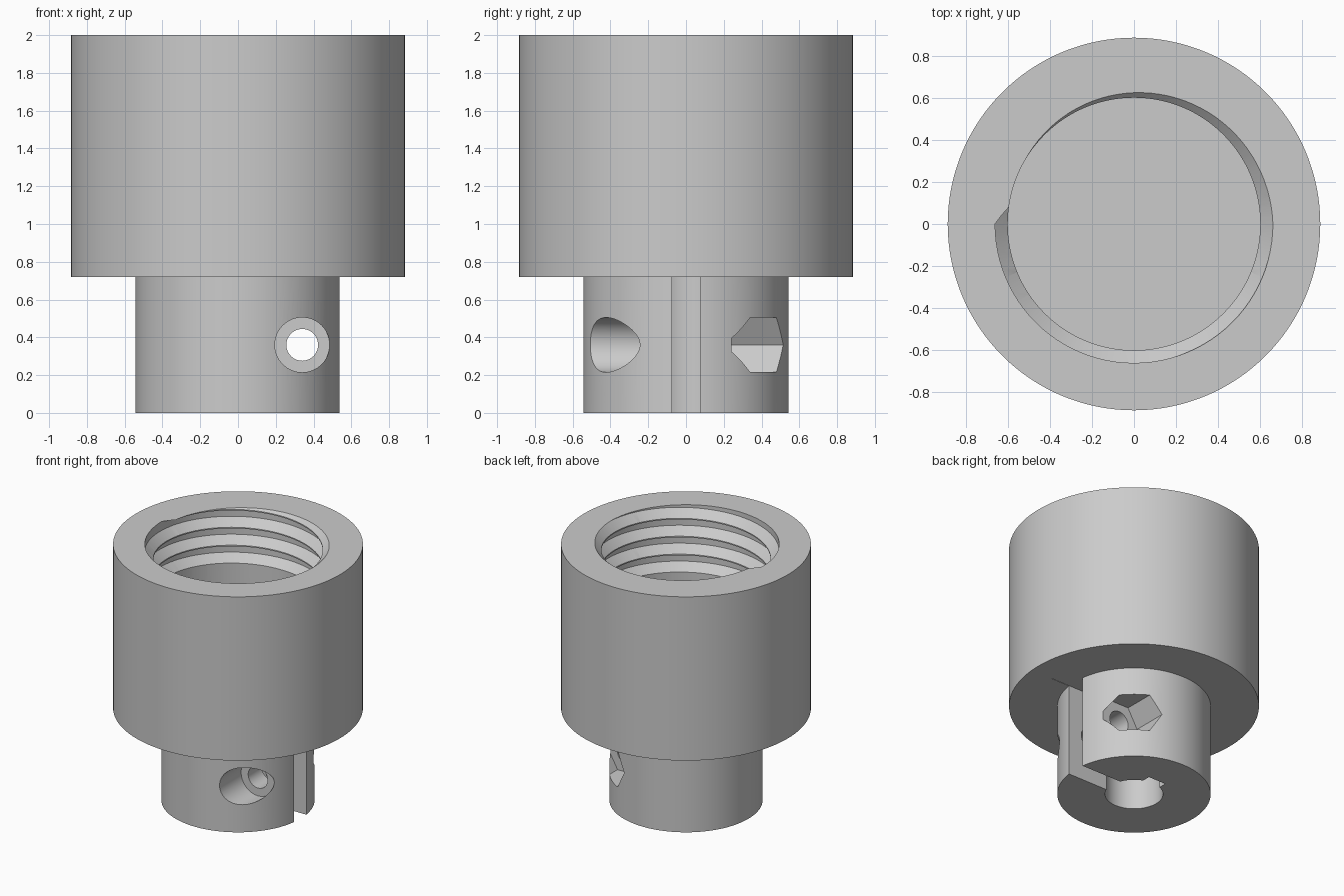
import bpy, bmesh, math
from mathutils import Matrix, Vector

cube = bpy.data.objects.get("Cube")
if cube:
    bpy.data.objects.remove(cube, do_unlink=True)

grey = bpy.data.materials.new("plain grey")
grey.use_nodes = True
grey.diffuse_color = (0.6, 0.6, 0.6, 1)
grey.node_tree.nodes["Principled BSDF"].inputs["Base Color"].default_value = (0.6, 0.6, 0.6, 1)

SEGMENTS = 128


def finish(name, bm):
    """Turn a bmesh into a grey object with outward normals."""
    bmesh.ops.recalc_face_normals(bm, faces=bm.faces)
    mesh = bpy.data.meshes.new(name)
    bm.to_mesh(mesh)
    bm.free()
    mesh.materials.append(grey)
    obj = bpy.data.objects.new(name, mesh)
    bpy.context.collection.objects.link(obj)
    return obj


def lathe(name, profile):
    """Spin an (r, z) profile, with both ends on the axis, about z."""
    bm = bmesh.new()
    verts = [bm.verts.new((r, 0, z)) for r, z in profile]
    edges = [bm.edges.new(pair) for pair in zip(verts, verts[1:])]
    bmesh.ops.spin(bm, geom=verts + edges, cent=(0, 0, 0), axis=(0, 0, 1),
                   angle=math.tau, steps=SEGMENTS, use_merge=False)
    bmesh.ops.remove_doubles(bm, verts=bm.verts, dist=1e-4)
    return finish(name, bm)


def box(name, low, high):
    low, high = Vector(low), Vector(high)
    bm = bmesh.new()
    bmesh.ops.create_cube(bm, size=1, matrix=Matrix.Translation((low + high) / 2)
                          @ Matrix.Diagonal((*(high - low), 1)))
    return finish(name, bm)


def cross_prism(name, radius, y0, y1, sides):
    """Prism along y through the clamp screw axis, with corners on the x axis."""
    bm = bmesh.new()
    place = Matrix.Translation((0.34, (y0 + y1) / 2, 0.36)) @ Matrix.Rotation(math.pi / 2, 4, 'X')
    bmesh.ops.create_cone(bm, cap_ends=True, segments=sides, radius1=radius, radius2=radius,
                          depth=y1 - y0, matrix=place)
    # Turn so that one corner points exactly along +x
    v = max(bm.verts, key=lambda p: p.co.x).co
    turn = math.atan2(v.z - 0.36, v.x - 0.34)
    bmesh.ops.rotate(bm, verts=bm.verts, cent=(0.34, 0, 0.36),
                     matrix=Matrix.Rotation(turn, 3, 'Y'))
    return finish(name, bm)


def helix_groove(name, profile, pitch, start, end, z_ref, a_ref):
    """Sweep a closed (r, z) profile along a right-handed helix."""
    bm = bmesh.new()
    steps = int((end - start) / 360 * 96)
    rings = []
    for i in range(steps + 1):
        deg = start + (end - start) * i / steps
        a, lift = math.radians(deg), z_ref + pitch * (deg - a_ref) / 360
        rings.append([bm.verts.new((r * math.cos(a), r * math.sin(a), z + lift))
                      for r, z in profile])
    n = len(profile)
    for p, q in zip(rings, rings[1:]):
        for k in range(n):
            bm.faces.new((p[k], p[(k + 1) % n], q[(k + 1) % n], q[k]))
    bm.faces.new(rings[0])
    bm.faces.new(rings[-1])
    return finish(name, bm)


# Wide cup above a narrower clamp collar with a blind shaft bore
body = lathe("coupling_body", [
    (0, 0.72), (0.205, 0.72), (0.205, 0), (0.543, 0), (0.543, 0.72), (0.885, 0.72),
    (0.885, 2), (0.6, 2), (0.6, 0.95), (0, 0.95)])

cutters = [
    # Clamp slot and keyway
    box("clamp_slot_cutter", (0, -0.075, -0.1), (0.7, 0.075, 0.722)),
    box("keyway_cutter", (-0.075, 0, -0.1), (0.075, 0.255, 0.721)),
    # Clamp screw hole, screw head recess and hexagonal nut recess
    cross_prism("screw_hole_cutter", 0.084, -0.8, 0.8, 48),
    cross_prism("screw_head_cutter", 0.145, -0.8, -0.24, 64),
    cross_prism("nut_recess_cutter", 0.167, 0.24, 0.8, 6),
    # Internal thread: flat root, sloped lower flank, steep upper flank
    helix_groove("thread_cutter",
                 [(0.66, 0), (0.66, -0.07), (0.6, -0.128), (0.585, -0.128),
                  (0.585, 0.003), (0.6, 0.003)],
                 pitch=0.14, start=180 - 3 * 360, end=180 + 390, z_ref=2, a_ref=180),
]

bpy.ops.object.select_all(action='DESELECT')
body.select_set(True)
bpy.context.view_layer.objects.active = body
for cutter in cutters:
    cutter.hide_render = True
    mod = body.modifiers.new(cutter.name, 'BOOLEAN')
    mod.operation = 'DIFFERENCE'
    mod.solver = 'EXACT'
    mod.object = cutter
    bpy.ops.object.modifier_apply(modifier=mod.name)
    bpy.data.objects.remove(cutter, do_unlink=True)

bpy.ops.object.shade_smooth_by_angle(angle=math.radians(25))
